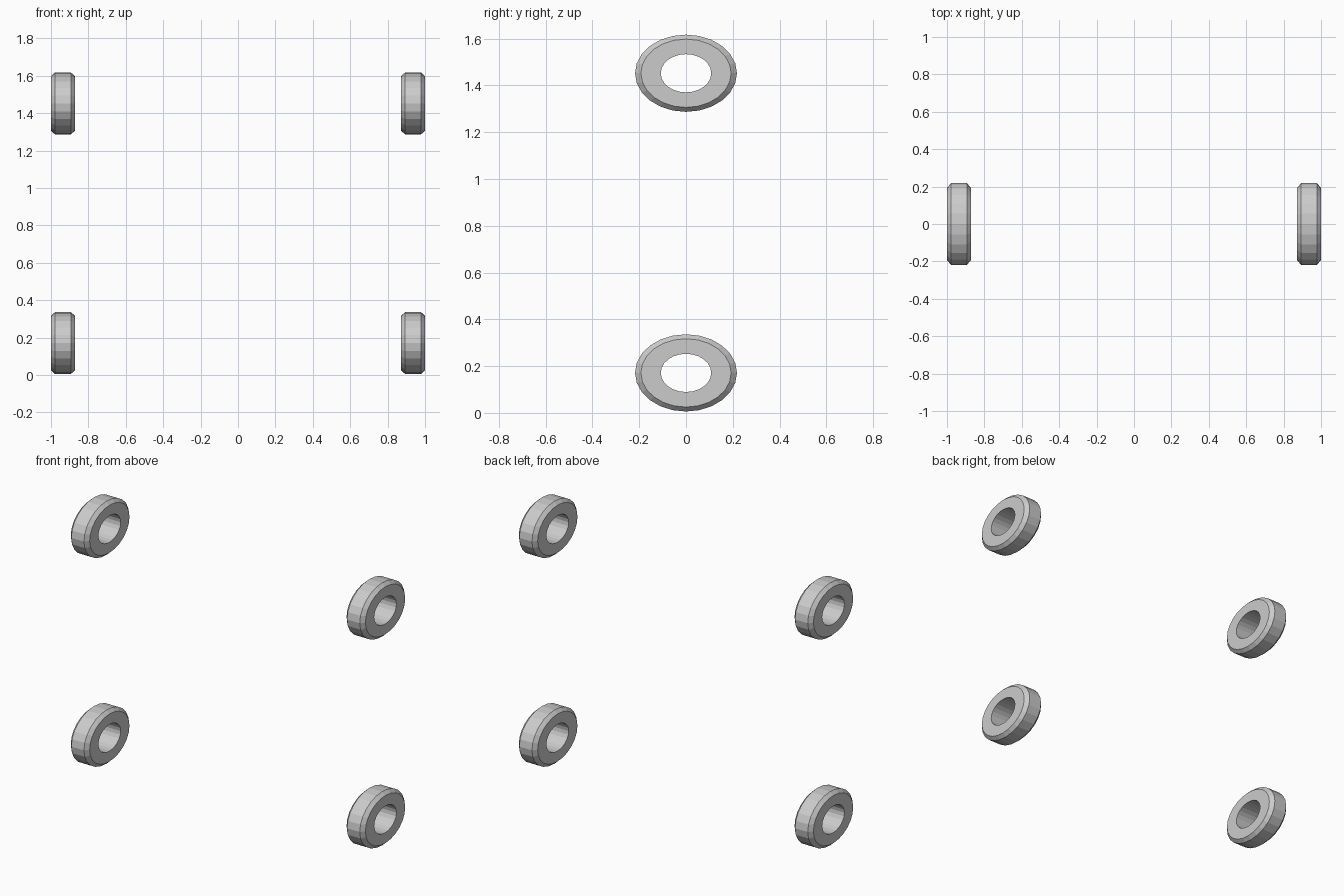
import bpy, bmesh
from math import cos, sin, tau

if "Cube" in bpy.data.objects:
    bpy.data.objects.remove(bpy.data.objects["Cube"])

SIDES = 24
RY, RZ = 0.218, 0.165          # outer half-sizes of the oval
HALF = 0.064                   # half thickness along x
# closed cross-section: (x offset, fraction of outer radius)
PROFILE = [(-HALF, 0.495), (-HALF, 0.885), (-HALF + 0.021, 1.0),
           (HALF - 0.021, 1.0), (HALF, 0.885), (HALF, 0.495)]


def oval_ring(name, x, z):
    bm = bmesh.new()
    loops = []
    for i in range(SIDES):
        a = tau * i / SIDES
        loops.append([bm.verts.new((px, RY * r * cos(a), RZ * r * sin(a)))
                      for px, r in PROFILE])
    n = len(PROFILE)
    for i in range(SIDES):
        a, b = loops[i], loops[(i + 1) % SIDES]
        for j in range(n):
            k = (j + 1) % n
            bm.faces.new((a[j], a[k], b[k], b[j]))
    bmesh.ops.recalc_face_normals(bm, faces=bm.faces)
    mesh = bpy.data.meshes.new(name)
    bm.to_mesh(mesh)
    bm.free()
    ob = bpy.data.objects.new(name, mesh)
    ob.location = (x, 0, z)
    bpy.context.collection.objects.link(ob)


# four bevelled rings, mirrored left/right at two heights
for side, sx in (("left", -1), ("right", 1)):
    for level, z in (("lower", 0.171), ("upper", 1.452)):
        oval_ring(f"{level}_{side}_ring", sx * (1 - HALF), z)
